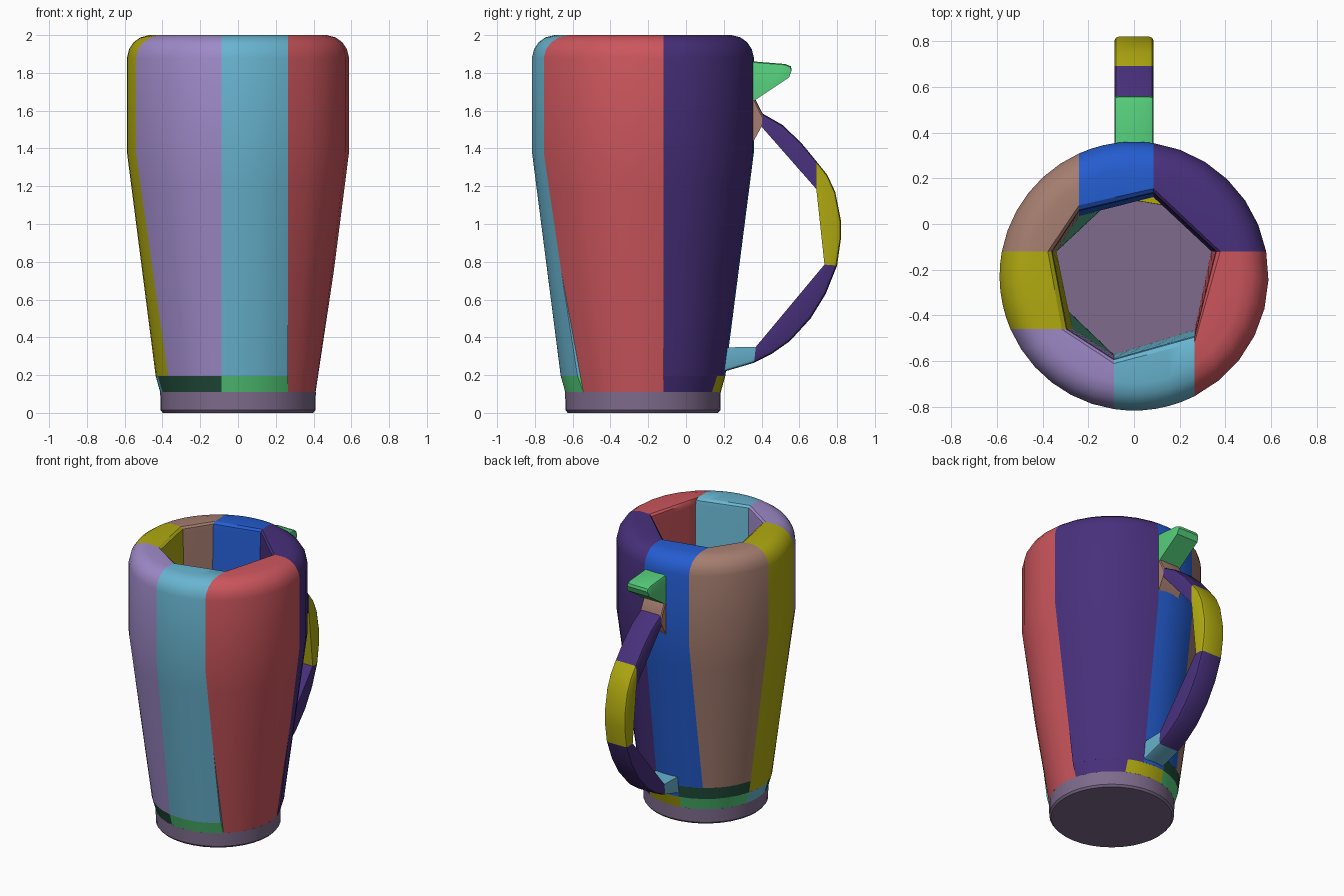
import bpy, bmesh, math
from mathutils import Vector

cube = bpy.data.objects.get("Cube")
if cube:
    bpy.data.objects.remove(cube, do_unlink=True)

CY = -0.228       # y of the cup axis
N = 6             # arc steps per panel
HALF = 0.086      # half width of the handle


def srgb(*rgb):
    return [((c / 255 + 0.055) / 1.055) ** 2.4 if c > 10 else c / 3294.6 for c in rgb] + [1]


MATS = {}
for name, rgb in {
    "red": (204, 86, 93), "violet": (72, 48, 124), "blue": (36, 92, 207),
    "tan": (166, 126, 112), "olive": (176, 170, 16), "lavender": (158, 138, 200),
    "cyan": (104, 180, 208), "green": (84, 204, 122), "dark green": (34, 78, 60),
    "mauve": (126, 107, 140),
}.items():
    m = bpy.data.materials.new(name)
    m.use_nodes = True
    m.diffuse_color = srgb(*rgb)
    m.node_tree.nodes["Principled BSDF"].inputs["Base Color"].default_value = srgb(*rgb)
    MATS[name] = m


def make_object(name, colour, bm):
    bmesh.ops.remove_doubles(bm, verts=bm.verts, dist=1e-5)
    bmesh.ops.recalc_face_normals(bm, faces=bm.faces)
    mesh = bpy.data.meshes.new(name)
    bm.to_mesh(mesh)
    bm.free()
    obj = bpy.data.objects.new(name, mesh)
    bpy.context.collection.objects.link(obj)
    mesh.materials.append(MATS[colour])
    bpy.ops.object.select_all(action='DESELECT')
    obj.select_set(True)
    bpy.context.view_layer.objects.active = obj
    bpy.ops.object.shade_smooth_by_angle(angle=math.radians(32))
    return obj


def loft(name, colour, sections):
    """Skin closed cross-sections of equal length and cap both ends."""
    bm = bmesh.new()
    rows = [[bm.verts.new(p) for p in s] for s in sections]
    k = len(rows[0])
    for a, b in zip(rows, rows[1:]):
        for i in range(k):
            j = (i + 1) % k
            bm.faces.new((a[i], a[j], b[j], b[i]))
    bm.faces.new(rows[0])
    bm.faces.new(rows[-1])
    return make_object(name, colour, bm)


# --- Cup wall: panels separated by axis-aligned cuts (axis, position, side) ---
def cut_point(cut, r):
    axis, c, side = cut
    if axis == 'x':
        return Vector((c, side * math.sqrt(r * r - c * c)))
    d = c - CY
    return Vector((side * math.sqrt(r * r - d * d), d))


def wall_point(a, b, t, r, z, straight):
    p, q = cut_point(a, r), cut_point(b, r)
    if straight:
        v = p.lerp(q, t)
    else:
        s = math.atan2(p.y, p.x)
        e = (math.atan2(q.y, q.x) - s) % math.tau
        v = Vector((r * math.cos(s + e * t), r * math.sin(s + e * t)))
    return (v.x, v.y + CY, z)


def inner_r(z):
    return 0.354 + 0.009 * z


def outer_r(z):
    if z < 0.195:
        return 0.412 + (z - 0.11) * 0.28
    return min(0.588, 0.436 + (z - 0.195) * 0.152 / 1.185)


RIM = [(0.588, 1.88, 0), (0.577, 1.925, 0), (0.553, 1.962, 0), (0.517, 1.988, 0),
       (0.47, 2.0, 0), (0.392, 1.998, 1), (0.376, 1.985, 1), (0.372, 1.955, 1)]


def wall(name, colour, a, b, z0, z1=None):
    """Curved outside, flat inside; runs up over the rim when z1 is None."""
    if z1 is None:
        profile = [(outer_r(z), z, 0) for z in (z0, 0.75, 1.2, 1.38)] + RIM
    else:
        profile = [(outer_r(z), z, 0) for z in (z0, z1)] + [(inner_r(z1), z1, 1)]
    profile.append((inner_r(z0), z0, 1))
    loft(name, colour, [[wall_point(a, b, i / N, *p) for p in profile] for i in range(N + 1)])


A = ('y', -0.12, 1)
B = ('x', 0.085, 1)
C = ('x', -0.24, 1)
D = ('y', -0.12, -1)
E = ('y', -0.46, -1)
F = ('x', -0.088, -1)
G = ('x', 0.265, -1)
H = ('x', -0.085, 1)
P = ('x', 0.19, 1)
Q = ('y', -0.33, -1)
Z0, Z1, Z2 = 0.11, 0.195, 0.28

# Tall panels
wall("panel_violet", "violet", A, B, Z1)
wall("panel_blue", "blue", B, C, Z2)
wall("panel_tan", "tan", C, D, Z2)
wall("panel_olive", "olive", D, E, Z1)
wall("panel_lavender", "lavender", E, F, Z1)
wall("panel_cyan", "cyan", F, G, Z1)
wall("panel_red", "red", G, A, Z0)

# Filler bricks above the lowest course
wall("filler_blue", "blue", B, H, Z1, Z2)
wall("filler_dark_green", "dark green", H, D, Z1, Z2)

# Lowest course
for name, colour, a, b in (
    ("violet", "violet", A, P), ("olive", "olive", P, H), ("back_green", "green", H, D),
    ("cyan", "cyan", D, Q), ("dark_green", "dark green", Q, F), ("front_green", "green", F, G),
):
    wall("course_" + name, colour, a, b, Z0, Z1)

# Base disc, which is also the floor inside
bm = bmesh.new()
rings = []
for r, z in ((0.398, 0), (0.41, 0.014), (0.412, Z0)):
    rings.append([bm.verts.new((r * math.cos(i * math.tau / 36), CY + r * math.sin(i * math.tau / 36), z))
                  for i in range(36)])
for lo, hi in zip(rings, rings[1:]):
    for i in range(36):
        j = (i + 1) % 36
        bm.faces.new((lo[i], lo[j], hi[j], hi[i]))
bm.faces.new(rings[0])
bm.faces.new(rings[-1])
make_object("base", "mauve", bm)


# --- Handle: pieces in the y-z plane with softened outer edges ---
def handle_piece(name, colour, outer, inner_start, inner_end, soft=0.022):
    sections = []
    s, e = Vector(inner_start), Vector(inner_end)
    for i, o in enumerate(outer):
        o = Vector(o)
        n = s.lerp(e, i / (len(outer) - 1))
        k = o.lerp(n, min(0.4, soft / (o - n).length))
        m = o.lerp(k, 0.3)
        half = [(HALF, n), (HALF, k), (HALF - soft * 0.3, m), (HALF - soft, o)]
        sections.append([(x, p.x, p.y) for x, p in half] + [(-x, p.x, p.y) for x, p in reversed(half)])
    loft(name, colour, sections)


handle_piece("handle_foot", "cyan", [(0.15, 0.205), (0.2, 0.218), (0.36, 0.265)],
             (0.15, 0.345), (0.37, 0.35))
handle_piece("handle_lower", "violet",
             [(0.36, 0.265), (0.45, 0.31), (0.55, 0.38), (0.66, 0.5), (0.74, 0.63), (0.8, 0.78)],
             (0.37, 0.35), (0.733, 0.785))
handle_piece("handle_middle", "olive",
             [(0.8, 0.78), (0.82, 0.92), (0.82, 1.02), (0.79, 1.17), (0.748, 1.26), (0.692, 1.33)],
             (0.733, 0.785), (0.69, 1.185))
handle_piece("handle_upper", "violet",
             [(0.692, 1.33), (0.61, 1.43), (0.51, 1.525), (0.405, 1.585)],
             (0.69, 1.185), (0.4, 1.515))
handle_piece("handle_top_joint", "tan", [(0.405, 1.585), (0.36, 1.675), (0.33, 1.72)],
             (0.4, 1.515), (0.32, 1.37))

# Thumb rest above the handle
handle_piece("thumb_rest", "green",
             [(0.32, 1.864), (0.4, 1.857), (0.525, 1.847), (0.555, 1.835), (0.56, 1.815)],
             (0.32, 1.625), (0.545, 1.775), 0.018)
